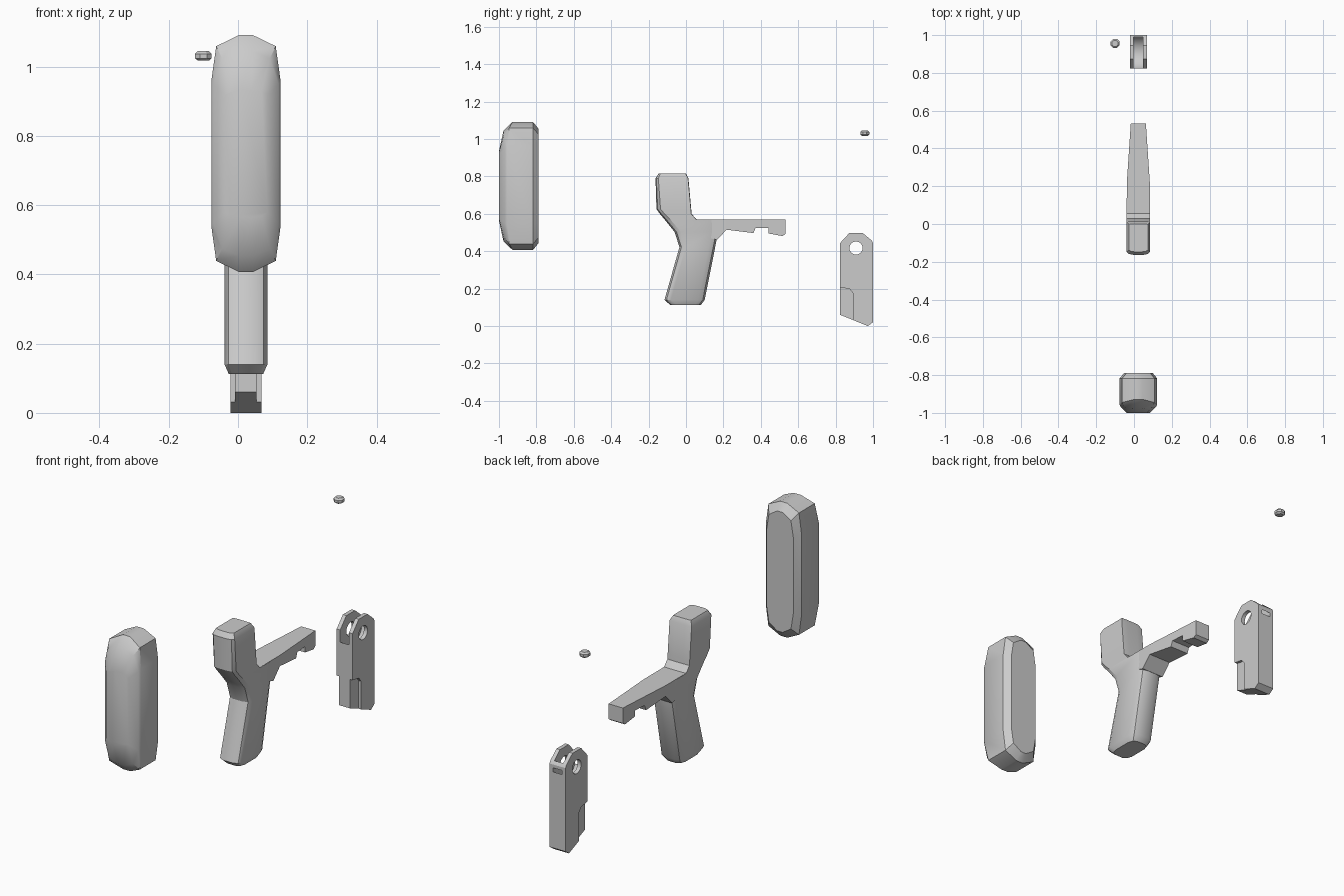
import bpy, bmesh, math
from mathutils import Matrix

if "Cube" in bpy.data.objects:
    bpy.data.objects.remove(bpy.data.objects["Cube"])

CX = 0.023  # shared centre line of the large parts


def finish(name, bm, angle=None):
    bmesh.ops.recalc_face_normals(bm, faces=bm.faces)
    me = bpy.data.meshes.new(name)
    bm.to_mesh(me)
    bm.free()
    ob = bpy.data.objects.new(name, me)
    bpy.context.collection.objects.link(ob)
    if angle:
        smooth(ob, angle)
    return ob


def activate(ob):
    bpy.ops.object.select_all(action='DESELECT')
    ob.select_set(True)
    bpy.context.view_layer.objects.active = ob


def smooth(ob, angle):
    activate(ob)
    bpy.ops.object.shade_smooth_by_angle(angle=math.radians(angle))


def loft(name, rings, angle=None):
    bm = bmesh.new()
    loops = [[bm.verts.new(p) for p in r] for r in rings]
    n = len(loops[0])
    for a, b in zip(loops, loops[1:]):
        for i in range(n):
            j = (i + 1) % n
            bm.faces.new((a[i], a[j], b[j], b[i]))
    bm.faces.new(loops[0])
    bm.faces.new(loops[-1])
    return finish(name, bm, angle)


def slab(name, profile, half):
    """Extrude a (y, z) profile along x; half(y) gives the half width."""
    return loft(name, [[(CX + s * half(y), y, z) for y, z in profile] for s in (-1, 1)])


def cut(ob, cutter):
    m = ob.modifiers.new("cut", 'BOOLEAN')
    m.operation, m.solver, m.object = 'DIFFERENCE', 'EXACT', cutter
    activate(ob)
    bpy.ops.object.modifier_apply(modifier=m.name)
    bpy.data.objects.remove(cutter)


def x_cylinder(radius, depth, y, z, seg):
    bm = bmesh.new()
    bmesh.ops.create_cone(bm, cap_ends=True, segments=seg, radius1=radius, radius2=radius, depth=depth,
                          matrix=Matrix.Translation((CX, y, z)) @ Matrix.Rotation(math.pi / 2, 4, 'Y'))
    return finish("cutter", bm)


# Padded block: twelve-sided rings from back to front
def pad_ring(quarter):
    ring = []
    for sx, sz, order in ((1, 1, 1), (-1, 1, -1), (-1, -1, 1), (1, -1, -1)):
        ring += [(CX + sx * x, y, 0.749 + sz * z) for x, z, y in quarter[::order]]
    return ring


pad = [
    [(.075, .195, -.788), (.062, .275, -.788), (.015, .305, -.788)],
    [(.100, .21, -.818), (.086, .31, -.818), (.02, .342, -.818)],
    [(.100, .21, -.955), (.086, .31, -.945), (.02, .342, -.928)],
    [(.094, .20, -.968), (.069, .275, -.974), (.02, .295, -.976)],
    [(.062, .17, -1.0), (.045, .18, -1.0), (.015, .185, -1.0)],
]
loft("pad", [pad_ring(q) for q in pad], 32)


# Handle with upright head: rounded sections stacked along z
def section(z, yf, yb, h, cf, cb):
    right = [(.45 * h, yf), (.82 * h, yf + .3 * cf), (h, yf + cf),
             (h, yb - cb), (.82 * h, yb - .3 * cb), (.45 * h, yb)]
    return [(CX + x, y, z) for x, y in right] + [(CX - x, y, z) for x, y in right[::-1]]


loft("handle", [section(*s) for s in (
    (.113, -.085, .080, .050, .035, .035),
    (.140, -.115, .100, .062, .035, .035),
    (.422, -.035, .156, .062, .035, .035),
    (.503, -.061, .172, .062, .035, .035),
    (.568, -.113, .170, .062, .030, .035),
    (.570, -.115, .056, .062, .030, .002),
    (.600, -.140, .030, .062, .025, .002),
    (.625, -.158, .028, .062, .022, .002),
    (.790, -.163, .013, .062, .015, .002),
    (.815, -.147, .000, .050, .010, .002))], 30)

# Arm: a straight root and a tapered end with a notch underneath
slab("arm_root", [(.03, .57), (.217, .57), (.217, .515), (.165, .46), (.03, .50)],
     lambda y: .061)
slab("arm", [(.217, .57), (.532, .57), (.532, .492), (.516, .481), (.441, .495),
             (.441, .525), (.372, .525), (.361, .497), (.217, .515)],
     lambda y: .061 - .021 * (y - .217) / .315)

# Bracket: side profile, slot between two lugs, pin hole, recessed front corners
bracket = slab("bracket", [(.824, .06), (.972, 0), (1.0, .02), (1.0, .444), (.992, .458),
                           (.944, .498), (.874, .498), (.824, .444)], lambda y: .045)
cut(bracket, x_cylinder(.092, .05, .909, .417, 32))
cut(bracket, x_cylinder(.035, .3, .909, .417, 20))
for side in (-1, 1):
    recess = [(.78, .215), (.835, .205), (.875, .198), (.893, .175), (.893, -.05), (.78, -.05)]
    cutter = loft("cutter", [[(CX + side * x, y, z) for y, z in recess] for x in (.031, .08)])
    cut(bracket, cutter)
smooth(bracket, 25)

# Button: low drum with chamfered rims
loft("button", [[(-.1 + r * math.cos(a * math.pi / 4 + math.pi / 8),
                  .956 + r * math.sin(a * math.pi / 4 + math.pi / 8), z) for a in range(8)]
                for r, z in ((.017, 1.017), (.026, 1.024), (.026, 1.037), (.017, 1.045))])
